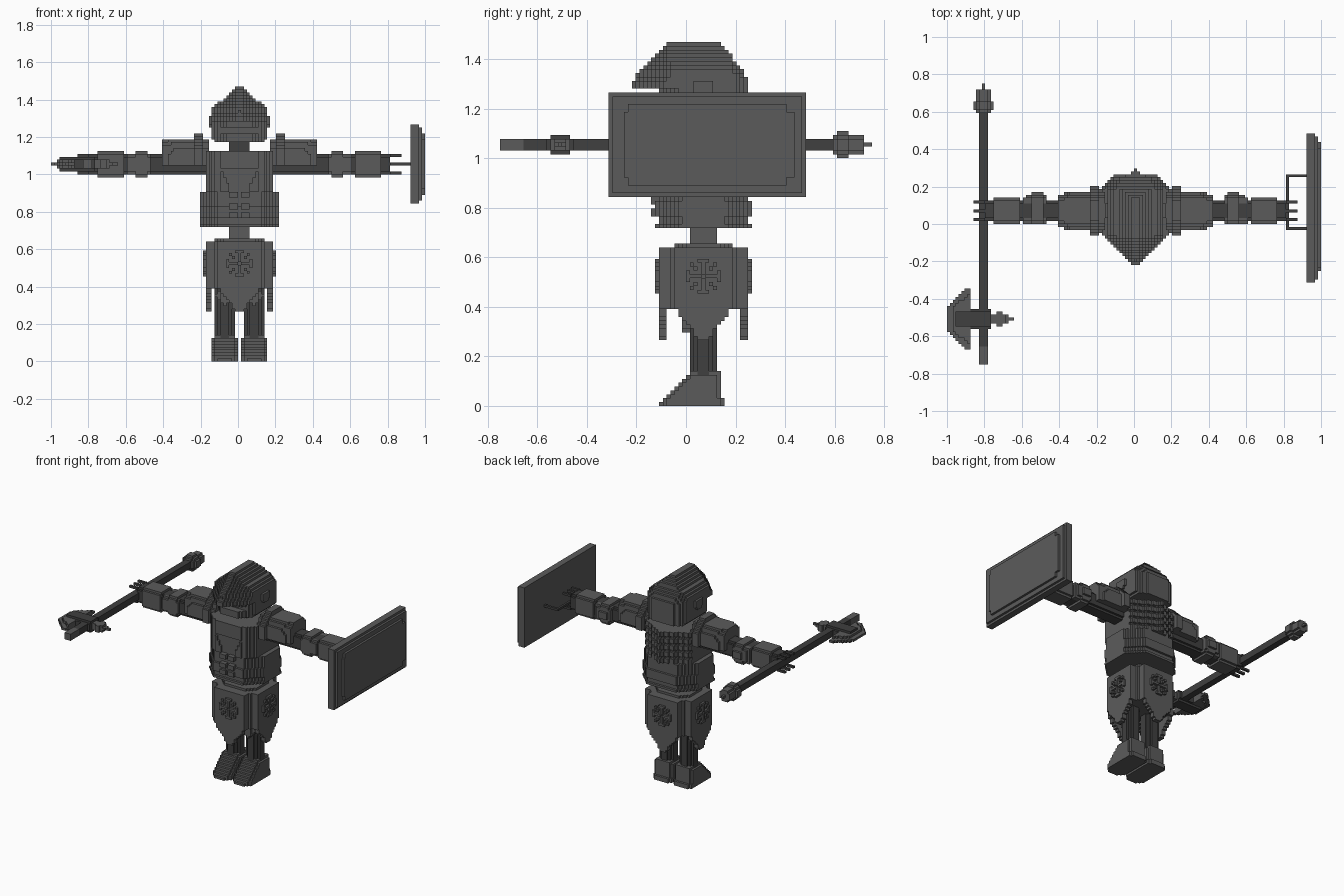
import bpy
import bmesh
from math import floor, ceil

V = 1 / 64            # voxel edge
CX, CY, CZ = V / 2, 4.5 * V, 67.5 * V   # body axis and arm height

cube = bpy.data.objects.get("Cube")
if cube:
    bpy.data.objects.remove(cube, do_unlink=True)


def material(name, value):
    m = bpy.data.materials.new(name)
    m.use_nodes = True
    colour = (value, value, value, 1)
    m.diffuse_color = colour
    m.node_tree.nodes["Principled BSDF"].inputs["Base Color"].default_value = colour
    return m


STEEL = material("steel grey", 0.105)
DARK = material("dark grey", 0.05)


def voxels(name, mat, lo, hi, rule=lambda u, y, z: True, side=1):
    """Fill a box with cubes where the rule holds and keep only the outer faces."""
    cells = set()
    for i in range(ceil(lo[0] / V), floor(hi[0] / V) + 1):
        for j in range(round(lo[1] / V), round(hi[1] / V)):
            for k in range(round(lo[2] / V), round(hi[2] / V)):
                if rule(i * V, (j + .5) * V, (k + .5) * V):
                    cells.add((side * i, j, k))
    bm = bmesh.new()
    verts = {}

    def corner(p):
        if p not in verts:
            verts[p] = bm.verts.new([c * V for c in p])
        return verts[p]

    for cell in cells:
        for a in range(3):
            b, c = (a + 1) % 3, (a + 2) % 3
            for d in (1, -1):
                near = list(cell)
                near[a] += d
                if tuple(near) in cells:
                    continue
                quad = []
                for s, t in ((0, 0), (1, 0), (1, 1), (0, 1))[::d]:
                    p = list(cell)
                    p[a] += d > 0
                    p[b] += s
                    p[c] += t
                    quad.append(corner(tuple(p)))
                bm.faces.new(quad)
    mesh = bpy.data.meshes.new(name)
    bm.to_mesh(mesh)
    bm.free()
    mesh.materials.append(mat)
    ob = bpy.data.objects.new(name, mesh)
    bpy.context.collection.objects.link(ob)
    return ob


def pair(name, *args):
    for label, s in (("left_", 1), ("right_", -1)):
        voxels(label + name, *args, side=s)


def rounded(a, b, ra, rb, n=2.5):
    return abs(a / ra) ** n + abs(b / rb) ** n < 1


def octagon(a, b, ha, hb, cut):
    a, b = abs(a), abs(b)
    return a < ha and b < hb and a + b < ha + hb - cut


# Helmet with a pointed visor and a ridged crown
def helmet(u, y, z):
    u = abs(u)
    front = -.22 + max(0, z - 1.31) * .95 if z > 1.285 else -.11
    back = .245 - max(0, z - 1.33) * .75
    wide = .15 - max(0, z - 1.35) * 1.2 - max(0, 1.2 - z)
    slot = 1.22 < z < 1.25 and y < front + .04 and u < .1
    return (front < y < back and u < wide and not slot
            and u < (y - front) + .015 + (.04 if z < 1.285 else 0)
            and u < .09 + (back - y) * 1.2)


voxels("helmet", STEEL, (-.16, -.23, 1.17), (.16, .26, 1.475), helmet)
pair("helmet_rivet", STEEL, (.14, .03, 1.24), (.157, .12, 1.33),
     lambda u, y, z: rounded(y - CY, z - 1.285, .035, .035))
voxels("neck", DARK, (-.05, .01, 1.1), (.05, .13, 1.19))


# Chest plate with rows of back plates
def chest(u, y, z):
    a = abs(u)
    rib = V if int(z / V) % 3 == 0 else 0
    front = -.125 + max(0, a - .1) * .9
    if a < .05 + max(0, z - .93) * .5 and z < 1.03:
        front += V
    return a < .172 + (.015 if z < 1.0 else 0) and front < y < .29 - rib - a * .6


voxels("chest_plate", STEEL, (-.2, -.13, .9), (.2, .3, 1.125), chest)


# Belly armour in stepped bands
def belly(u, y, z):
    inset = V if .735 < z < .77 or z > .83 else 0
    return octagon(u, y - CY, .217 - inset * .5, .192 - inset, .1)


voxels("belly_armour", STEEL, (-.22, -.13, .72), (.22, .27, .9), belly)
for row in range(3):
    pair("belly_square_%d" % row, STEEL, (.012, -.14, .77 + row * .05),
         (.047, -.09, .8 + row * .05))
voxels("spine", STEEL, (-.048, .02, .64), (.048, .125, .73))

# Hips with four hanging panels
voxels("hip_armour", STEEL, (-.2, -.13, .39), (.2, .27, .64),
       lambda u, y, z: octagon(u, y - CY, .18, .178, .1))
voxels("hip_rim", STEEL, (-.14, -.05, .635), (.14, .19, .656),
       lambda u, y, z: octagon(u, y - CY, .13, .12, .06))


def taper(a, z):
    return abs(a) < min(.115, .03 + max(0, z - .285) * .8)


def flake(a, z):
    a, b = round(abs(a) / V), round(abs(z - 33.5 * V) / V)
    big, small = max(a, b), min(a, b)
    return (small == 0 and 0 < big < 5) or (big == 4 and small < 2) or a == b in (2, 3)


for label, y0, y1, face in (("front", -.11, -.078, -.125), ("back", .218, .25, .25)):
    voxels(label + "_panel", STEEL, (-.13, y0, .27), (.13, y1, .64),
           lambda u, y, z: taper(u, z))
    voxels(label + "_panel_flake", STEEL, (-.08, face, .44), (.08, face + V, .6),
           lambda u, y, z: flake(u, z))
pair("side_panel", STEEL, (.15, -.06, .27), (.18, .2, .64),
     lambda u, y, z: taper(y - CY, z))
pair("side_panel_flake", STEEL, (.185, -.02, .44), (.19, .16, .6),
     lambda u, y, z: flake(y - CY, z))

# Legs, knee guards and sloped boots
LEG = 5 * V
pair("leg", DARK, (.02, .0, .12), (.15, .14, .42),
     lambda u, y, z: rounded(u - LEG, y - CY, .052, .052))
pair("knee_guard", STEEL, (.01, -.02, .3), (.15, .04, .4),
     lambda u, y, z: abs(u - LEG) + abs(z - .345) < .055 and y > -.02 + abs(u - LEG) * .5)


def boot(u, y, z):
    a = abs(u - LEG)
    front = -.105 + max(0, z - .02) * 1.0
    back = .16 - (V if z > .03 else 0)
    wide = .073 - max(0, z - .11) * .6
    return front < y < back and a < wide and a < .035 + (y - front) and a < .045 + back - y


pair("boot", STEEL, (0, -.11, 0), (.16, .17, .14), boot)

# Shoulders and arms
pair("shoulder_pad", STEEL, (.16, -.03, 1.045), (.41, .18, 1.19),
     lambda u, y, z: rounded(y - CY, z - CZ, .1 - max(0, u - .35) * .2, .14, 3))
pair("shoulder_ridge", STEEL, (.195, -.07, 1.045), (.236, .22, 1.22),
     lambda u, y, z: octagon(y - CY, z - CZ, .14, .17, .1))
pair("arm", DARK, (.15, .0, .98), (.77, .15, 1.13),
     lambda u, y, z: rounded(y - CY, z - CZ, .056, .056))
pair("elbow_guard", STEEL, (.47, -.01, .97), (.6, .17, 1.14),
     lambda u, y, z: rounded(y - CY - .01, z - CZ, .086, .072 if .49 < u < .555 else .058, 3)
     and y < .165 - max(0, abs(u - .53) - .03) * .8)
pair("forearm_cuff", STEEL, (.61, -.01, .97), (.762, .16, 1.14),
     lambda u, y, z: octagon(y - CY, z - CZ, .072, .072, .03))
pair("wrist", DARK, (.76, 0, .98), (.81, .15, 1.12),
     lambda u, y, z: octagon(y - CY, z - CZ, .056, .056, .03))

# Fingers curl above and below the grip
pair("fingers", DARK, (.8, 0, .99), (.86, .14, 1.12),
     lambda u, y, z: .032 < abs(z - CZ) < .048
     and any(abs(y - CY - o * V) < .01 for o in (-3, 0, 3)))

# Shield in stacked plates with notched corners
def shield(u, y, z):
    ey, ez = .396 - abs(y - .09), .213 - abs(z - 1.053)
    if u < .955:
        return True
    if u < .97:
        return min(ey, ez) > .012
    return min(ey, ez) > .05 and (ey > .075 or ez > .075)


voxels("shield", STEEL, (.91, -.305, .84), (.99, .485, 1.266), shield)

# Shield handle bracket
voxels("shield_handle", DARK, (.81, -.035, 1.047), (.92, .265, 1.063),
       lambda u, y, z: u < .82 or y < -.02 or y > .25)

# Polearm shaft with ferrule and pommel
SHAFT = -52 * V
voxels("polearm_shaft", DARK, (-.87, -.66, 1.0), (-.77, .68, 1.11),
       lambda u, y, z: octagon(u - SHAFT, z - CZ, .031, .031, .02))
voxels("polearm_ferrule", STEEL, (-.87, -.75, 1.0), (-.77, -.645, 1.11),
       lambda u, y, z: octagon(u - SHAFT, z - CZ, .031, .031, .02))


def pommel(u, y, z):
    r = .052 if .605 < y < .65 else .036 if y < .715 else .012
    return octagon(u - SHAFT, z - CZ, r, r, r * .6)


voxels("polearm_pommel", STEEL, (-.9, .59, .99), (-.73, .755, 1.12), pommel)

# Axe head with a thinner edge, dark hub and rear spike
MID = -32.5 * V


def blade(u, y, z):
    half = .07 + (u + 1.008) * .85
    away = half - abs(y - MID)
    return away > 0 and abs(z - CZ) < (.01 if away < .035 or u < -.97 else .026)


voxels("axe_blade", STEEL, (-1.008, -.69, 1.02), (-.883, -.32, 1.09), blade)
voxels("axe_hub", DARK, (-.96, -.58, 1.0), (-.775, -.43, 1.11),
       lambda u, y, z: octagon(y - MID, z - CZ, .058, .04, .03))
voxels("axe_spike", STEEL, (-.78, -.58, 1.02), (-.645, -.44, 1.09),
       lambda u, y, z: abs(y - MID) < (.028 if u < -.74 else .045 if u < -.71
                                       else .025 if u < -.675 else .01)
       and abs(z - CZ) < (.026 if u < -.7 else .01))
